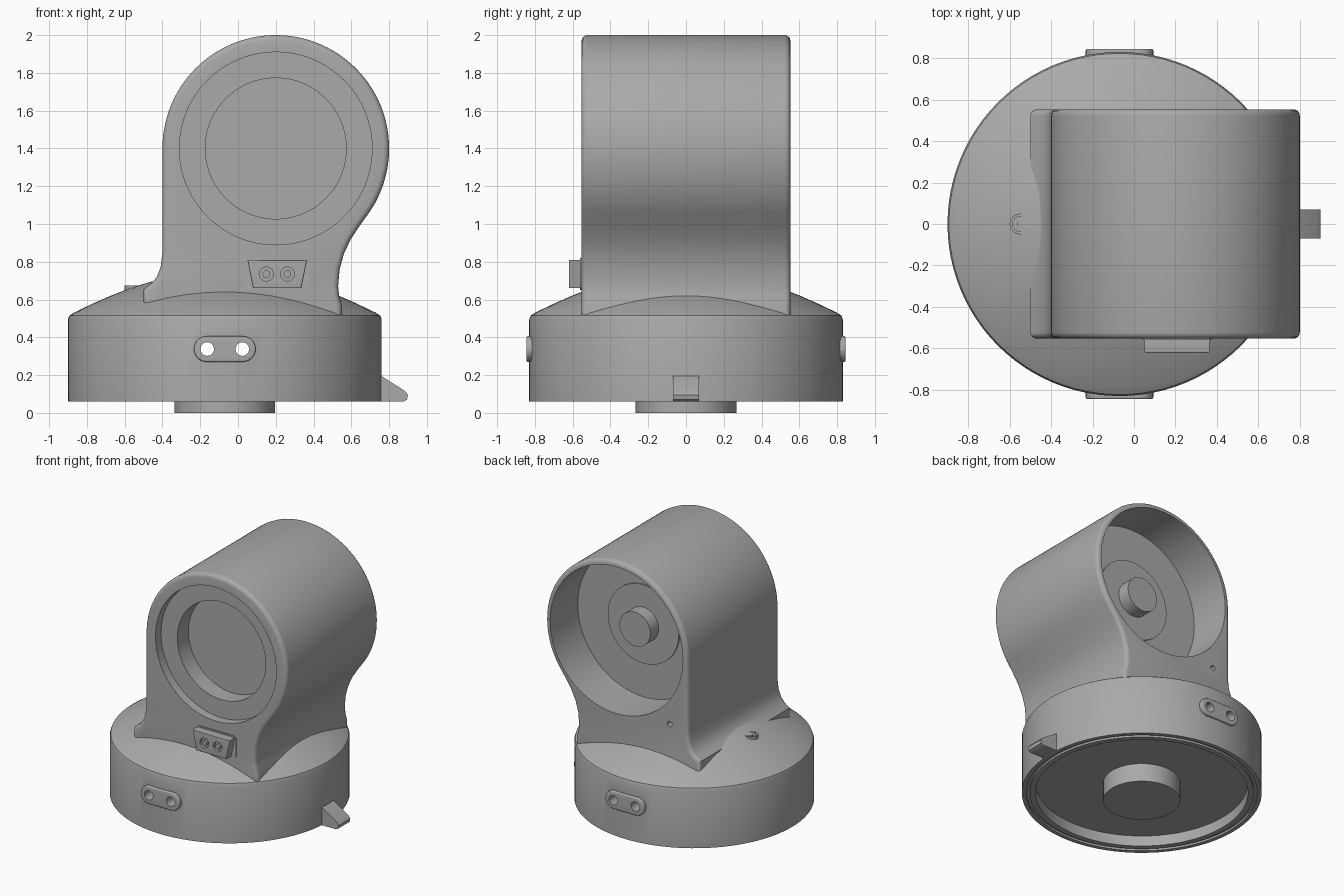
import bpy, bmesh
from math import cos, sin, pi, radians
from mathutils import Matrix, Vector

cube = bpy.data.objects.get("Cube")
if cube:
    bpy.data.objects.remove(cube, do_unlink=True)

grey = bpy.data.materials.new("housing grey")
grey.use_nodes = True
grey.diffuse_color = (0.4, 0.4, 0.4, 1)
grey.node_tree.nodes["Principled BSDF"].inputs["Base Color"].default_value = (0.4, 0.4, 0.4, 1)

BASE_X = -0.07
HEAD_X, HEAD_Z, HEAD_R = 0.2, 1.4, 0.6


def to_object(name, bm):
    bmesh.ops.recalc_face_normals(bm, faces=bm.faces)
    mesh = bpy.data.meshes.new(name)
    bm.to_mesh(mesh)
    bm.free()
    mesh.materials.append(grey)
    obj = bpy.data.objects.new(name, mesh)
    bpy.context.collection.objects.link(obj)
    return obj


def lathe(name, profile, centre, steps=96, along_y=False):
    """Revolve (radius, height) points; along_y points the axis to the front."""
    bm = bmesh.new()
    verts = [bm.verts.new((r, 0, h)) for r, h in profile]
    edges = [bm.edges.new(pair) for pair in zip(verts, verts[1:])]
    bmesh.ops.spin(bm, geom=verts + edges, cent=(0, 0, 0), axis=(0, 0, 1),
                   angle=2 * pi, steps=steps, use_duplicate=False)
    bmesh.ops.remove_doubles(bm, verts=bm.verts, dist=1e-5)
    turn = Matrix.Rotation(pi / 2, 4, 'X') if along_y else Matrix.Identity(4)
    bm.transform(Matrix.Translation(centre) @ turn)
    return to_object(name, bm)


def prism(name, outline, y0, y1, bevel=0):
    """Extrude an (x, z) outline along y, rounding the rims of both ends."""
    bm = bmesh.new()
    face = bm.faces.new([bm.verts.new((x, y0, z)) for x, z in outline])
    out = bmesh.ops.extrude_face_region(bm, geom=[face])
    moved = [g for g in out["geom"] if isinstance(g, bmesh.types.BMVert)]
    bmesh.ops.translate(bm, verts=moved, vec=(0, y1 - y0, 0))
    if bevel:
        rims = [e for e in bm.edges if abs(e.verts[0].co.y - e.verts[1].co.y) < 1e-6]
        bmesh.ops.bevel(bm, geom=rims, offset=bevel, segments=4, profile=0.5, affect='EDGES')
    return to_object(name, bm)


def arc(cx, cz, r, a0, a1, n):
    return [(cx + r * cos(radians(a0 + (a1 - a0) * i / n)),
             cz + r * sin(radians(a0 + (a1 - a0) * i / n))) for i in range(n + 1)]


def combine(target, other, operation):
    """Boolean another part into the target and discard it."""
    mod = target.modifiers.new(operation.lower(), 'BOOLEAN')
    mod.operation, mod.object, mod.solver = operation, other, 'EXACT'
    bpy.context.view_layer.update()
    deps = bpy.context.evaluated_depsgraph_get()
    mesh = bpy.data.meshes.new_from_object(target.evaluated_get(deps))
    target.modifiers.clear()
    target.data = mesh
    bpy.data.objects.remove(other, do_unlink=True)


# Round base: domed top, grooved rim and shallow recess underneath
base = lathe("base", [(0, 0.14), (0.735, 0.14), (0.735, 0.06), (0.775, 0.06), (0.775, 0.075),
                      (0.8, 0.075), (0.8, 0.06), (0.83, 0.06), (0.83, 0.495), (0.823, 0.515),
                      (0.8, 0.53), (0.7, 0.578), (0.6, 0.622), (0.5, 0.66), (0.4, 0.692),
                      (0.3, 0.717), (0.2, 0.735), (0.1, 0.746), (0, 0.75)], (BASE_X, 0, 0))

# Two-hole pads on the front and back of the base
pad = prism("pads", arc(BASE_X + 0.095, 0.338, 0.068, -90, 90, 16)
            + arc(BASE_X - 0.095, 0.338, 0.068, 90, 270, 16), -0.845, 0.845, 0.008)
combine(base, pad, 'UNION')
for side in (-1, 1):
    hole = lathe("pad_hole", [(0, -1), (0.036, -1), (0.036, 1), (0, 1)],
                 (BASE_X + side * 0.093, 0, 0.338), 32, True)
    combine(base, hole, 'DIFFERENCE')

# Hub under the base
lathe("bottom_hub", [(0, 0), (0.267, 0), (0.267, 0.15), (0, 0.15)], (BASE_X, 0, 0))

# Head and neck as one extruded silhouette
silhouette = arc(HEAD_X, HEAD_Z, HEAD_R, 180, -34, 80) + [
    (0.64, 0.985), (0.595, 0.915), (0.56, 0.84), (0.538, 0.76), (0.53, 0.67),
    (0.535, 0.62), (0.55, 0.57), (0.55, 0.45), (-0.5, 0.45), (-0.5, 0.655),
    (-0.46, 0.685), (-0.43, 0.72), (-0.41, 0.77), (-0.4, 0.85)]
head = prism("head", silhouette, -0.553, 0.553, 0.03)

# Stepped window pocket in front, deep cavity with centre pin behind
front_pocket = lathe("front_pocket", [(0, 0.35), (0.373, 0.35), (0.373, 0.485), (0.51, 0.485),
                                      (0.51, 0.65), (0, 0.65)], (HEAD_X, 0, HEAD_Z), 96, True)
combine(head, front_pocket, 'DIFFERENCE')
back_cavity = lathe("back_cavity", [(0, -0.33), (0.13, -0.33), (0.13, -0.23), (0.3, -0.23),
                                    (0.3, -0.22), (0.56, -0.22), (0.56, -0.65), (0, -0.65)],
                    (HEAD_X, 0, HEAD_Z), 96, True)
combine(head, back_cavity, 'DIFFERENCE')
back_hole = lathe("back_hole", [(0, -0.65), (0.02, -0.65), (0.02, -0.5), (0, -0.5)],
                  (-0.25, 0, 0.88), 24, True)
combine(head, back_hole, 'DIFFERENCE')

# Socket block below the window, on a thin rounded plate
corners = [(0.345, 0.79, 0), (0.07, 0.79, 90), (0.07, 0.68, 180), (0.345, 0.68, 270)]
plate = [p for x, z, a in corners for p in arc(x, z, 0.03, a, a + 90, 6)]
prism("socket_plate", plate, -0.56, -0.54)
socket = prism("socket_block", [(0.05, 0.81), (0.365, 0.81), (0.335, 0.66), (0.08, 0.66)],
               -0.62, -0.54, 0.005)
for x in (0.15, 0.262):
    ring = lathe("socket_ring", [(0.02, 0.6), (0.037, 0.6), (0.037, 0.65), (0.02, 0.65), (0.02, 0.6)],
                 (x, 0, 0.735), 32, True)
    combine(socket, ring, 'DIFFERENCE')

# Wedge tab at the foot of the base
prism("release_tab", [(0.74, 0.06), (0.875, 0.06), (0.895, 0.07), (0.9, 0.095), (0.885, 0.115),
                      (0.76, 0.195), (0.74, 0.195)], -0.07, 0.07)

# Recessed screw on the dome
lathe("dome_screw", [(0, 0.6), (0.05, 0.6), (0.05, 0.675), (0.036, 0.675), (0.036, 0.662),
                     (0.014, 0.662), (0.014, 0.67), (0, 0.67)], (-0.55, 0, 0), 32)

# Smooth shading with crisp edges
bpy.ops.object.select_all(action='DESELECT')
for obj in bpy.context.collection.objects:
    if obj.type == 'MESH' and grey.name in obj.data.materials:
        obj.select_set(True)
        bpy.context.view_layer.objects.active = obj
bpy.ops.object.shade_smooth_by_angle(angle=radians(32))
